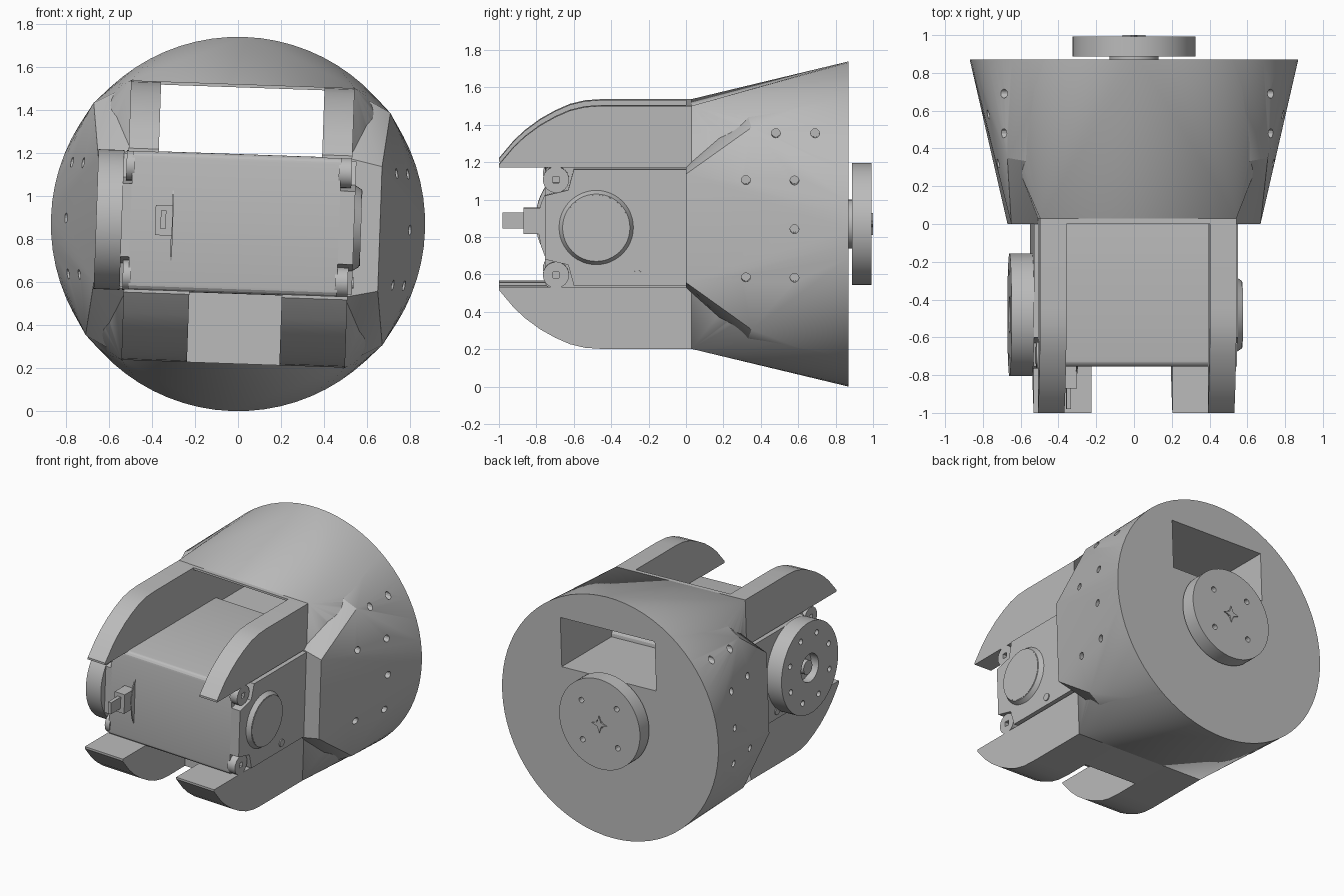
import bpy, bmesh
from math import pi, sin, cos, radians
from mathutils import Matrix, Vector

if "Cube" in bpy.data.objects:
    bpy.data.objects.remove(bpy.data.objects["Cube"])

grey = bpy.data.materials.new("plain grey")
grey.use_nodes = True
grey.diffuse_color = (0.5, 0.5, 0.5, 1)
grey.node_tree.nodes["Principled BSDF"].inputs["Base Color"].default_value = (0.5, 0.5, 0.5, 1)

# Parts are built about the tube axis, then rolled slightly and lifted
PLACE = Matrix.Translation((0, 0, 0.87)) @ Matrix.Rotation(radians(2), 4, 'Y')
TURN = {'X': Matrix.Rotation(pi / 2, 4, 'Y'), 'Y': Matrix.Rotation(-pi / 2, 4, 'X')}
parts = []


def finish(name, bm):
    bmesh.ops.recalc_face_normals(bm, faces=bm.faces)
    bm.transform(PLACE)
    mesh = bpy.data.meshes.new(name)
    bm.to_mesh(mesh)
    bm.free()
    mesh.materials.append(grey)
    ob = bpy.data.objects.new(name, mesh)
    bpy.context.collection.objects.link(ob)
    parts.append(ob)
    return ob


def add_box(bm, x, y, z):
    size = Matrix.Diagonal((x[1] - x[0], y[1] - y[0], z[1] - z[0], 1))
    mid = Vector((sum(x), sum(y), sum(z))) / 2
    bmesh.ops.create_cube(bm, size=1, matrix=Matrix.Translation(mid) @ size)


def box(name, x, y, z):
    bm = bmesh.new()
    add_box(bm, x, y, z)
    return finish(name, bm)


def add_cyl(bm, axis, centre, length, r1, r2=None, sides=48):
    bmesh.ops.create_cone(bm, cap_ends=True, segments=sides, radius1=r1,
                          radius2=r1 if r2 is None else r2, depth=length,
                          matrix=Matrix.Translation(centre) @ TURN[axis])


def cyl(name, *args, **kw):
    bm = bmesh.new()
    add_cyl(bm, *args, **kw)
    return finish(name, bm)


def prism(name, profile, x0, x1):
    """Extrude a (y, z) outline from x0 to x1."""
    bm = bmesh.new()
    face = bm.faces.new([bm.verts.new((x0, y, z)) for y, z in profile])
    out = bmesh.ops.extrude_face_region(bm, geom=[face])
    verts = [g for g in out["geom"] if isinstance(g, bmesh.types.BMVert)]
    bmesh.ops.translate(bm, verts=verts, vec=(x1 - x0, 0, 0))
    return finish(name, bm)


def hull(name, corners):
    """Hull of the rear circle and corner points mirrored in x and z."""
    bm = bmesh.new()
    for i in range(72):
        a = 2 * pi * i / 72
        bm.verts.new((0.87 * cos(a), 0.87, 0.87 * sin(a)))
    for x, y, z in corners:
        for sx in (-1, 1):
            for sz in (-1, 1):
                bm.verts.new((sx * x, y, sz * z))
    bmesh.ops.convex_hull(bm, input=bm.verts)
    loose = [v for v in bm.verts if not v.link_faces]
    bmesh.ops.delete(bm, geom=loose, context='VERTS')
    bmesh.ops.dissolve_limit(bm, angle_limit=0.002, verts=bm.verts, edges=bm.edges)
    return finish(name, bm)


def cut(targets, cutter):
    for ob in targets:
        mod = ob.modifiers.new("cut", 'BOOLEAN')
        mod.operation, mod.object = 'DIFFERENCE', cutter
        bpy.context.view_layer.objects.active = ob
        bpy.ops.object.modifier_apply(modifier=mod.name)
    parts.remove(cutter)
    bpy.data.objects.remove(cutter)


# Flared housing: side cheeks with chamfered corners, and the centre shell
cheeks = hull("housing_cheeks", [(0.66, 0, 0.29), (0.69, 0.35, 0.54),
                                 (0.52, 0.32, 0.63), (0.52, 0, 0.32)])
shell = hull("housing_shell", [(0.52, 0.03, 0.65)])
core = box("housing_front", (-0.52, 0.52), (0, 0.08), (-0.65, 0.65))

# Cable channel through the housing
cut([cheeks, shell, core], box("channel_cutter", (-0.38, 0.38), (-0.2, 1.1), (0.28, 0.635)))

# Screw holes in both cheeks
bm = bmesh.new()
for y, z in [(0.48, 0.51), (0.69, 0.51), (0.32, 0.26), (0.58, 0.26),
             (0.58, 0), (0.32, -0.26), (0.58, -0.26)]:
    for side in (-1, 1):
        add_cyl(bm, 'X', (side * 0.8, y, z), 0.4, 0.024, sides=12)
cut([cheeks, shell], finish("hole_cutter", bm))

# Curved arms reaching forward above and below the motor
arc = [(-1, 0.335), (-0.92, 0.43), (-0.86, 0.486), (-0.78, 0.545), (-0.7, 0.59),
       (-0.62, 0.625), (-0.54, 0.644), (-0.45, 0.65)]
outline = [(-1, 0.32)] + arc + [(0.06, 0.65), (0.06, 0.32)]
for side, label in ((-1, "right"), (1, "left")):
    prism("upper_arm_" + label, outline, side * 0.38, side * 0.52)
    prism("lower_arm_" + label, [(y, -z) for y, z in outline], side * 0.215, side * 0.52)
box("lower_arm_bridge", (-0.22, 0.22), (-0.27, 0.05), (-0.65, -0.32))

# Motor case with rounded front edges
bm = bmesh.new()
add_box(bm, (-0.5, 0.47), (-0.755, 0.3), (-0.325, 0.325))
long_edges = [e for e in bm.edges if abs(e.verts[0].co.x - e.verts[1].co.x) > 0.5]
bmesh.ops.bevel(bm, geom=long_edges, offset=0.035, segments=4, affect='EDGES', profile=0.5)
finish("motor_case", bm)

# Motor side plates with notched corners and screw lugs
half = [(0.05, 0.31), (-0.6, 0.31), (-0.63, 0.2), (-0.755, 0.17)]
plate = half + [(y, -z) for y, z in reversed(half)]
for label, x0, x1 in (("left", 0.46, 0.54), ("right", -0.49, -0.54)):
    prism("motor_plate_" + label, plate, x0, x1)
    inner = x0 + (x1 - x0) * 0.75
    for n, z in enumerate((-0.255, 0.255)):
        lug = cyl(f"lug_{label}_{n}", 'X', ((x0 + inner) / 2, -0.695, z),
                  abs(inner - x0), 0.07, sides=24)
        bm = bmesh.new()
        add_box(bm, (inner - 0.03, inner + 0.03), (-0.712, -0.678), (z - 0.017, z + 0.017))
        cut([lug], finish("lug_cutter", bm))
    cyl(f"rivet_{label}", 'X', ((x0 + x1) / 2, -0.26, -0.255), abs(x1 - x0) + 0.015, 0.026, sides=16)

# Idler boss on the left side
cyl("idler_boss", 'X', (0.55, -0.48, 0), 0.04, 0.205, 0.18)
cyl("idler_cap", 'X', (0.56, -0.48, 0), 0.025, 0.175)


def horn(name, axis, centre, thick, hole_ring, count, recess):
    """Round output disc with a ring of screw holes and a centre recess."""
    disc = cyl(name, axis, centre, thick, 0.325, sides=64)
    bm = bmesh.new()
    for i in range(count):
        a = 2 * pi * (i + 0.5) / count
        u, w = hole_ring * cos(a), hole_ring * sin(a)
        offset = Vector((0, u, w)) if axis == 'X' else Vector((u, 0, w))
        add_cyl(bm, axis, Vector(centre) + offset, thick * 3, 0.02, sides=12)
    face = Vector((-thick / 2, 0, 0)) if axis == 'X' else Vector((0, thick / 2, 0))
    add_cyl(bm, axis, Vector(centre) + face, thick, recess, sides=32)
    cut([disc], finish("horn_cutter", bm))


# Side output disc with its shaft
horn("side_horn", 'X', (-0.6, -0.48, 0), 0.12, 0.24, 8, 0.1)
cyl("side_shaft", 'X', (-0.53, -0.48, 0), 0.06, 0.22)
cyl("side_screw", 'X', (-0.6, -0.48, 0), 0.09, 0.05, sides=24)

# Rear output disc with its shaft and star-shaped spindle end
horn("rear_horn", 'Y', (0, 0.94, 0), 0.105, 0.2, 4, 0.03)
cyl("rear_shaft", 'Y', (0, 0.88, 0), 0.05, 0.13)
bm = bmesh.new()
star = []
for i in range(8):
    r, a = (0.06, 0.022)[i % 2], pi * i / 4
    star.append(bm.verts.new((r * cos(a), 1.0, r * sin(a))))
out = bmesh.ops.extrude_face_region(bm, geom=[bm.faces.new(star)])
bmesh.ops.translate(bm, vec=(0, -0.05, 0),
                    verts=[g for g in out["geom"] if isinstance(g, bmesh.types.BMVert)])
finish("rear_spindle", bm)

# Cable connector and thin seam fin on the motor front
fin = [(-0.74, -0.22), (-0.775, -0.13), (-0.8, 0), (-0.775, 0.1), (-0.74, 0.18)]
prism("seam_fin", fin, -0.31, -0.302)
box("connector_body", (-0.385, -0.305), (-0.87, -0.74), (-0.065, 0.075))
box("connector_plug", (-0.36, -0.335), (-0.98, -0.86), (-0.035, 0.05))

# Smooth round surfaces, keep edges sharp
bpy.ops.object.select_all(action='DESELECT')
for ob in parts:
    ob.select_set(True)
bpy.context.view_layer.objects.active = parts[0]
bpy.ops.object.shade_smooth_by_angle(angle=radians(20))
